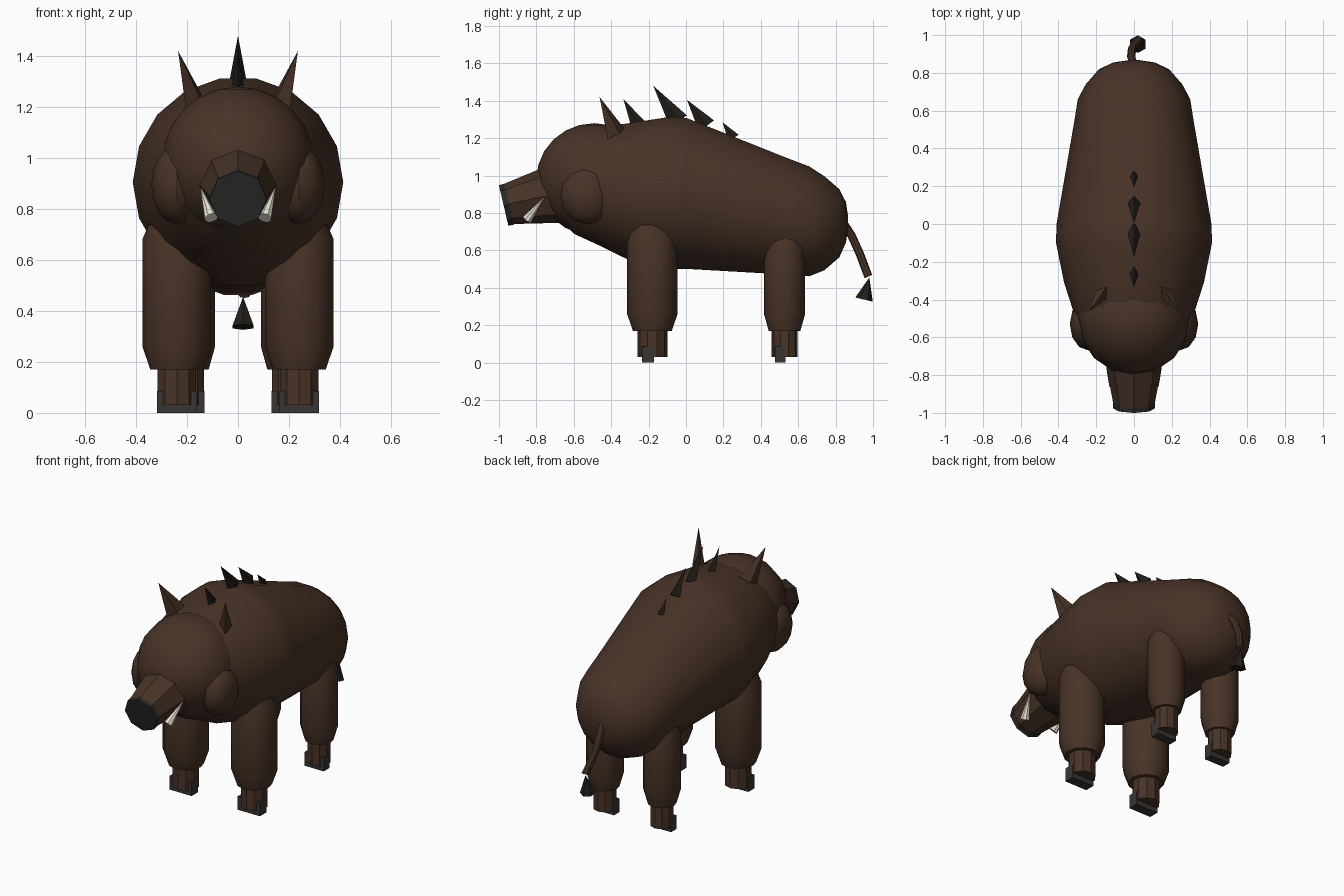
import bpy, bmesh, math
from mathutils import Vector, Matrix

if "Cube" in bpy.data.objects:
    bpy.data.objects.remove(bpy.data.objects["Cube"])


def material(name, rgb):
    m = bpy.data.materials.new(name)
    m.diffuse_color = (*rgb, 1)
    m.use_nodes = True
    m.node_tree.nodes["Principled BSDF"].inputs["Base Color"].default_value = m.diffuse_color
    return m


HIDE = material("hide", (0.065, 0.033, 0.02))
HAIR = material("bristle", (0.017, 0.013, 0.01))
NOSE = material("nose", (0.022, 0.022, 0.021))
HOOF = material("hoof", (0.04, 0.036, 0.033))
IVORY = material("ivory", (0.8, 0.76, 0.66))


def finish(name, bm, mat, smooth=True):
    bmesh.ops.recalc_face_normals(bm, faces=bm.faces)
    me = bpy.data.meshes.new(name)
    bm.to_mesh(me)
    bm.free()
    me.materials.append(mat)
    ob = bpy.data.objects.new(name, me)
    bpy.context.collection.objects.link(ob)
    if smooth:
        bpy.ops.object.select_all(action='DESELECT')
        ob.select_set(True)
        bpy.context.view_layer.objects.active = ob
        bpy.ops.object.shade_smooth_by_angle(angle=math.radians(35))
    return ob


def loft(name, rings, sides, mat):
    """Rings are (centre, radius, axis u, axis v); ends are capped."""
    bm = bmesh.new()
    loops = []
    for c, r, u, v in rings:
        loops.append([bm.verts.new(Vector(c) + r * (math.cos(a) * Vector(u) + math.sin(a) * Vector(v)))
                      for a in (2 * math.pi * i / sides for i in range(sides))])
    for a, b in zip(loops, loops[1:]):
        for i in range(sides):
            j = (i + 1) % sides
            bm.faces.new((a[i], a[j], b[j], b[i]))
    bm.faces.new(loops[0])
    bm.faces.new(loops[-1])
    return finish(name, bm, mat)


def cone(name, base, tip, r1, r2, sides, mat, squash=1.0, smooth=False):
    """Cone from base to tip, optionally squashed sideways."""
    base, tip = Vector(base), Vector(tip)
    d = tip - base
    rot = d.to_track_quat('Z', 'Y').to_matrix().to_4x4()
    m = Matrix.Translation((base + tip) / 2) @ rot @ Matrix.Diagonal((squash, 1, 1, 1))
    bm = bmesh.new()
    bmesh.ops.create_cone(bm, cap_ends=True, segments=sides, radius1=r1, radius2=r2,
                          depth=d.length, matrix=m)
    return finish(name, bm, mat, smooth)


def ellipsoid(name, centre, radii, u, v, mat):
    bm = bmesh.new()
    m = Matrix.Translation(centre) @ Matrix.Diagonal((*radii, 1))
    bmesh.ops.create_uvsphere(bm, u_segments=u, v_segments=v, radius=1, matrix=m)
    return finish(name, bm, mat)


X, Y, Z = (1, 0, 0), (0, 1, 0), (0, 0, 1)

# body: y, centre z, radius
profile = [(-0.70, 0.95, 0.16), (-0.60, 0.945, 0.26), (-0.45, 0.94, 0.325), (-0.31, 0.915, 0.37),
           (-0.10, 0.905, 0.413), (0.0, 0.905, 0.41), (0.55, 0.78, 0.315), (0.66, 0.755, 0.298),
           (0.74, 0.745, 0.255), (0.82, 0.745, 0.185), (0.855, 0.75, 0.11), (0.867, 0.75, 0.03)]
loft("body", [((0, y, z), r, X, Z) for y, z, r in profile], 18, HIDE)

# head and snout
ellipsoid("head", (0, -0.49, 0.98), (0.30, 0.31, 0.30), 16, 12, HIDE)
cone("snout", (0, -0.66, 0.91), (0, -0.965, 0.845), 0.165, 0.107, 8, HIDE, smooth=True)
cone("nose_disc", (0, -0.945, 0.847), (0, -0.975, 0.84), 0.112, 0.112, 8, NOSE)

for side, s in (("left", 1), ("right", -1)):
    # cheeks, ears and tusks
    ellipsoid(f"{side}_cheek", (s * 0.24, -0.53, 0.895), (0.10, 0.14, 0.155), 12, 8, HIDE)
    cone(f"{side}_ear", (s * 0.175, -0.375, 1.225), (s * 0.235, -0.462, 1.42), 0.06, 0.0, 4, HIDE, 0.6)
    cone(f"{side}_tusk", (s * 0.105, -0.85, 0.765), (s * 0.145, -0.76, 0.88), 0.028, 0.002, 8, IVORY,
         smooth=True)

    # legs with hooves: x, y, upper radius, lower radius, top
    for part, x, y, r, low, top in (("front", 0.24, -0.18, 0.135, 0.08, 0.78),
                                    ("hind", 0.20, 0.527, 0.11, 0.07, 0.72)):
        c = lambda z: (s * x, y, z)
        loft(f"{side}_{part}_upper_leg",
             [(c(0.17), r * 0.77, X, Y), (c(0.26), r, X, Y), (c(top - 0.1), r, X, Y),
              (c(top), r * 0.7, X, Y)], 12, HIDE)
        cone(f"{side}_{part}_lower_leg", c(0.03), c(0.2), low, low, 10, HIDE, smooth=True)
        bm = bmesh.new()
        w = low * 1.95
        bmesh.ops.create_cube(bm, size=1, matrix=Matrix.Translation((s * x, y - 0.022, 0.043))
                              @ Matrix.Diagonal((w, low * 0.8, 0.086, 1)))
        finish(f"{side}_{part}_hoof", bm, HOOF, False)

# bristles along the spine: base y, base z, tip y, tip z, radius
for i, (by, bz, ty, tz, r) in enumerate(((-0.255, 1.27, -0.335, 1.41, 0.04),
                                         (-0.04, 1.29, -0.175, 1.48, 0.055),
                                         (0.11, 1.265, 0.005, 1.405, 0.05),
                                         (0.255, 1.20, 0.195, 1.285, 0.032))):
    cone(f"spine_bristle_{i + 1}", (0, by, bz), (0, ty, tz), r, 0.0, 4, HAIR, 0.65)

# tail and tuft
path = [(0, 0.84, 0.75), (-0.015, 0.885, 0.68), (-0.01, 0.93, 0.58), (0.025, 0.975, 0.46)]
loft("tail", [(p, 0.022, X, Vector((0, 0.9, 0.4)).normalized()) for p in path], 8, HIDE)
cone("tail_tuft", (0.02, 0.952, 0.337), (0.02, 0.98, 0.455), 0.048, 0.0, 6, HAIR)
